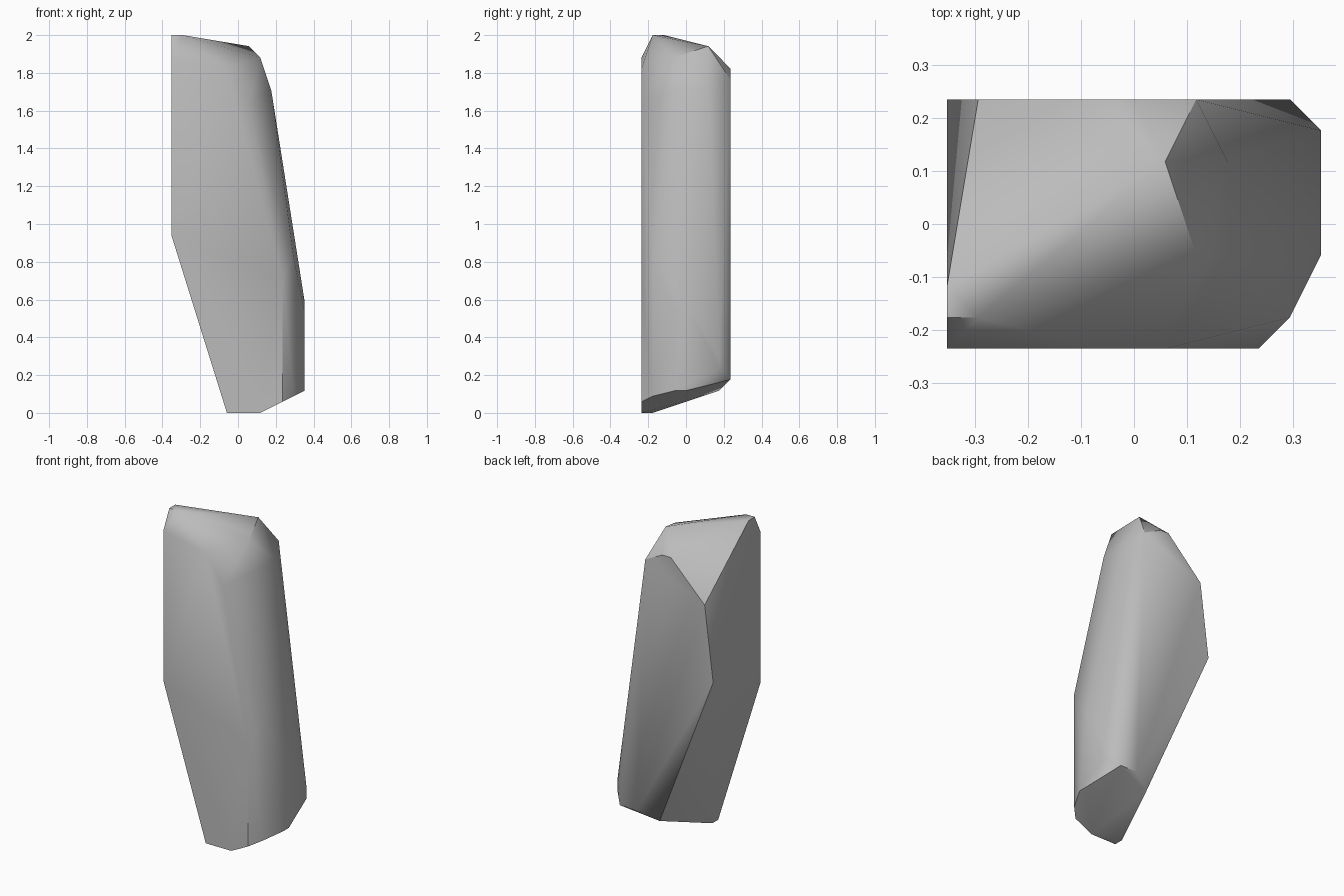
import bpy
import bmesh
import math
from mathutils import Vector

# Remove the default cube only
default_cube = bpy.data.objects.get("Cube")
if default_cube:
    bpy.data.objects.remove(default_cube, do_unlink=True)

# The stone is chipped on a regular lattice, 34 steps tall
STEP = 2 / 34


def make_material(name, colour):
    material = bpy.data.materials.new(name)
    material.use_nodes = True
    material.diffuse_color = colour
    material.node_tree.nodes["Principled BSDF"].inputs["Base Color"].default_value = colour
    return material


def make_chipped_stone(name, corner_groups, material):
    """Wrap a tight convex skin round the chipped corners."""
    bm = bmesh.new()
    for corners in corner_groups:
        for corner in corners:
            bm.verts.new(Vector(corner) * STEP)
    hull = bmesh.ops.convex_hull(bm, input=list(bm.verts))
    unused = {item for item in hull["geom_interior"] + hull["geom_unused"]
              if isinstance(item, bmesh.types.BMVert)}
    bmesh.ops.delete(bm, geom=list(unused), context="VERTS")
    # Merge the triangles of each flat facet
    bmesh.ops.dissolve_limit(bm, angle_limit=math.radians(0.5),
                             verts=list(bm.verts), edges=list(bm.edges))
    bmesh.ops.recalc_face_normals(bm, faces=list(bm.faces))
    mesh = bpy.data.meshes.new(name)
    bm.to_mesh(mesh)
    bm.free()
    mesh.materials.append(material)
    stone = bpy.data.objects.new(name, mesh)
    bpy.context.collection.objects.link(stone)
    return stone


# Corners of each cleaved region, in lattice steps
top_ridge = [(-6, -3, 34), (-5, -3, 34), (-6, -2, 34), (1, 2, 33), (2, -1, 32)]
front_face = [(-6, -4, 32), (-1, -4, 31), (1, -4, 28), (4, -4, 12),
              (4, -4, 1), (2, -4, 0), (-1, -4, 0), (-6, -4, 16)]
back_face = [(-1, 4, 31), (0, 4, 31), (2, 4, 30), (5, 4, 3), (3, 4, 3),
             (-6, 4, 19), (-5, 4, 27)]
left_side = [(3, -1, 29), (3, 2, 29), (5, -3, 14), (5, -3, 1.5), (6, -1, 9),
             (6, 0, 10), (6, 3, 5), (6, 3, 4), (6, 0, 2), (6, -1, 2)]
underside = [(-1, -3, 0), (1, 3, 2)]

grey_stone = make_material("grey stone", (0.5, 0.5, 0.5, 1))
stone = make_chipped_stone(
    "standing_stone",
    [top_ridge, front_face, back_face, left_side, underside],
    grey_stone)

# Soft shading across shallow facets, crisp on the steep breaks
bpy.ops.object.select_all(action="DESELECT")
stone.select_set(True)
bpy.context.view_layer.objects.active = stone
bpy.ops.object.shade_smooth_by_angle(angle=math.radians(40))
